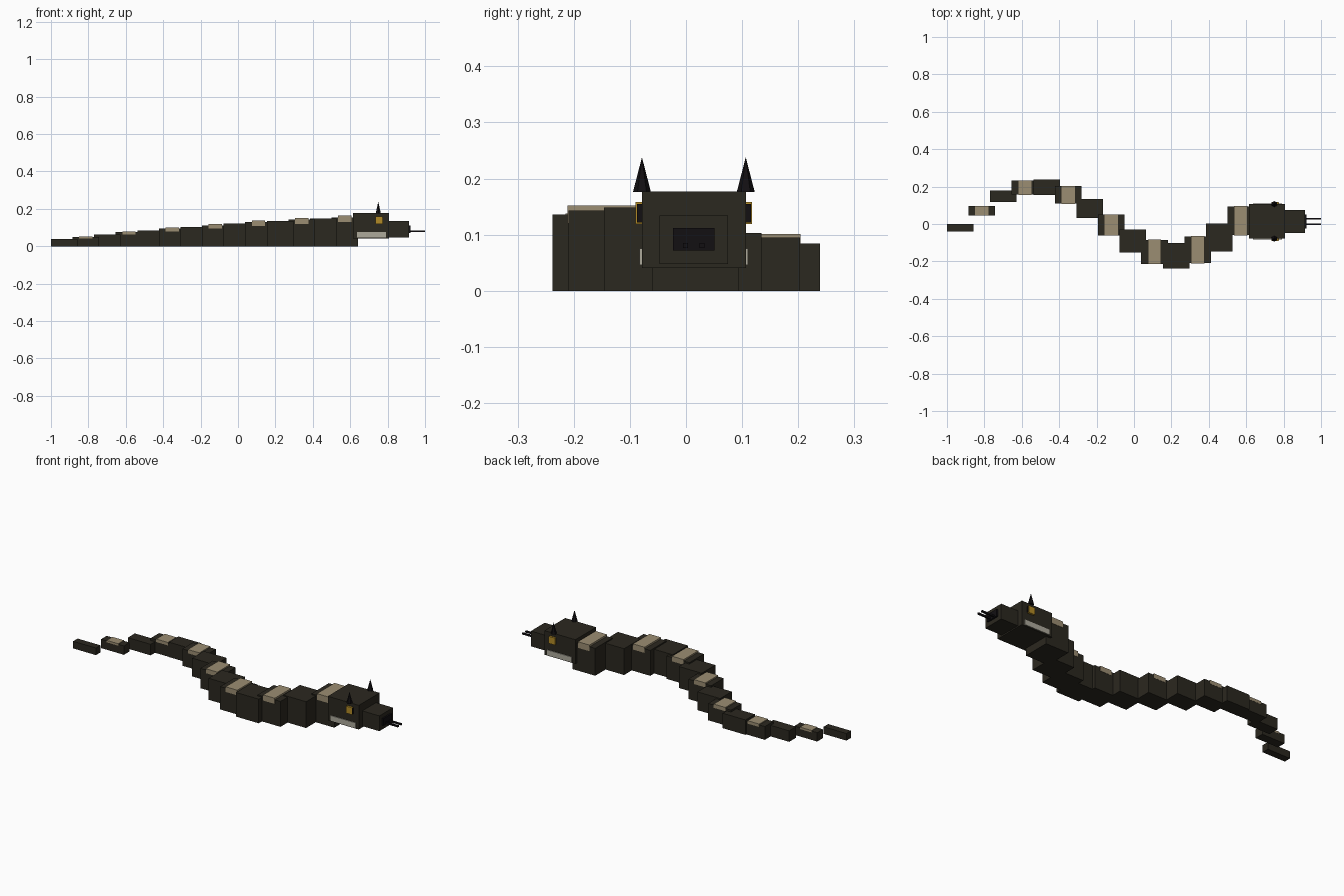
import bpy
import bmesh

if "Cube" in bpy.data.objects:
    bpy.data.objects.remove(bpy.data.objects["Cube"])


def material(name, rgb):
    m = bpy.data.materials.new(name)
    m.diffuse_color = (*rgb, 1)
    m.use_nodes = True
    m.node_tree.nodes["Principled BSDF"].inputs["Base Color"].default_value = m.diffuse_color
    return m


SKIN = material("dark_skin", (0.024, 0.021, 0.014))
BAND = material("tan_band", (0.33, 0.27, 0.17))
GOLD = material("gold_eye", (0.45, 0.26, 0.02))
BLACK = material("black", (0.006, 0.005, 0.006))
PALE = material("pale_lip", (0.42, 0.40, 0.33))


def finish(name, bm, mat):
    mesh = bpy.data.meshes.new(name)
    bm.to_mesh(mesh)
    bm.free()
    mesh.materials.append(mat)
    ob = bpy.data.objects.new(name, mesh)
    bpy.context.collection.objects.link(ob)
    return ob


def box(name, x, y, z, mat):
    """Box spanning the (low, high) pairs x, y and z."""
    bm = bmesh.new()
    bmesh.ops.create_cube(bm, size=1)
    for v in bm.verts:
        v.co = [(a + b) / 2 + c * (b - a) for (a, b), c in zip((x, y, z), v.co)]
    return finish(name, bm, mat)


def horn(name, x, y, z0, z1, radius):
    bm = bmesh.new()
    bmesh.ops.create_cone(bm, cap_ends=True, segments=6, radius1=radius,
                          radius2=0, depth=z1 - z0)
    bmesh.ops.translate(bm, verts=bm.verts, vec=(x, y, (z0 + z1) / 2))
    return finish(name, bm, BLACK)


# Body: square segments along a wave, growing from tail to neck
centres = [-0.02, 0.07, 0.149, 0.194, 0.197, 0.156, 0.083,
           -0.005, -0.091, -0.149, -0.17, -0.138, -0.072, 0.017]
sizes = [0.04, 0.05, 0.062, 0.075, 0.084, 0.095, 0.103,
         0.112, 0.121, 0.129, 0.136, 0.143, 0.148, 0.154]
for i, (cy, s) in enumerate(zip(centres, sizes)):
    cx = -0.929 + 0.1154 * i
    box(f"body_segment_{i}", (cx - 0.071, cx + 0.071),
        (cy - s / 2, cy + s / 2), (0, s), SKIN)
    # Tan band over every second segment
    if i % 2:
        w = s * 0.51
        box(f"back_band_{i}", (cx - 0.036, cx + 0.036),
            (cy - w, cy + w), (s * 0.84, s * 1.065), BAND)

# Head, snout and mouth
HY = 0.014
box("head", (0.615, 0.808), (HY - 0.0925, HY + 0.0925), (0.041, 0.177), SKIN)
box("snout", (0.79, 0.914), (HY - 0.061, HY + 0.061), (0.048, 0.134), SKIN)
box("nose", (0.90, 0.923), (HY - 0.037, HY + 0.037), (0.072, 0.112), BLACK)

# Mirrored side parts
for side, tag in ((-1, "right"), (1, "left")):
    def span(a, b):
        return tuple(sorted((HY + side * a, HY + side * b)))
    box(f"eye_{tag}", (0.735, 0.773), span(0.08, 0.104), (0.119, 0.158), GOLD)
    box(f"pupil_{tag}", (0.75, 0.776), span(0.082, 0.1015), (0.122, 0.155), BLACK)
    box(f"lip_{tag}", (0.635, 0.79), span(0.085, 0.0965), (0.046, 0.075), PALE)
    horn(f"horn_{tag}", 0.75, HY + side * 0.0925, 0.176, 0.238, 0.016)
    box(f"tongue_prong_{tag}", (0.91, 1.0), span(0.010, 0.019), (0.076, 0.085), BLACK)
